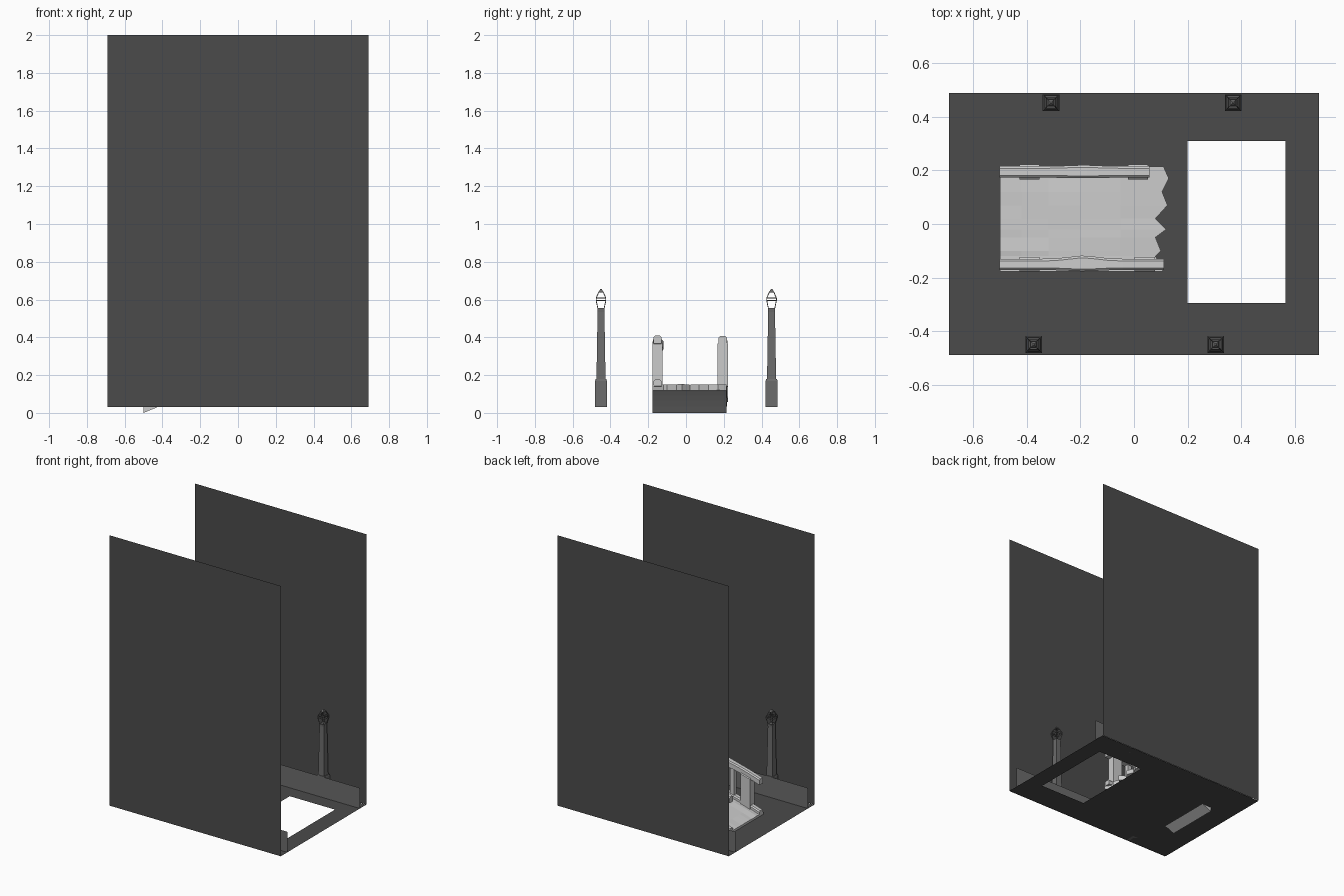
import bpy, bmesh, math, random

if "Cube" in bpy.data.objects:
    bpy.data.objects.remove(bpy.data.objects["Cube"])

random.seed(4)


def material(name, g):
    m = bpy.data.materials.new(name)
    m.diffuse_color = (g, g, g, 1)
    m.use_nodes = True
    m.node_tree.nodes["Principled BSDF"].inputs["Base Color"].default_value = m.diffuse_color
    return m


DARK = material("dark_stone", 0.07)
MID = material("mid_grey", 0.15)
LIGHT = material("pale_stone", 0.6)


def mesh_object(name, verts, faces, mat, recalc=True):
    me = bpy.data.meshes.new(name)
    me.from_pydata(verts, [], faces)
    if recalc:
        bm = bmesh.new()
        bm.from_mesh(me)
        bmesh.ops.recalc_face_normals(bm, faces=bm.faces)
        bm.to_mesh(me)
        bm.free()
    me.materials.append(mat)
    ob = bpy.data.objects.new(name, me)
    bpy.context.collection.objects.link(ob)
    return ob


def loft(name, rings, mat):
    """Closed solid through rings of equal length."""
    n = len(rings[0])
    verts = [v for r in rings for v in r]
    faces = [(i * n + j, i * n + (j + 1) % n, (i + 1) * n + (j + 1) % n, (i + 1) * n + j)
             for i in range(len(rings) - 1) for j in range(n)]
    faces += [tuple(range(n)), tuple(range(len(verts) - n, len(verts)))]
    return mesh_object(name, verts, faces, mat)


def square_column(name, x, y, profile, mat):
    rings = [[(x + a * w, y + b * w, z) for a, b in ((-1, -1), (1, -1), (1, 1), (-1, 1))]
             for w, z in profile]
    return loft(name, rings, mat)


def interp(points, x):
    for (x0, z0), (x1, z1) in zip(points, points[1:]):
        if x <= x1:
            return z0 + (z1 - z0) * (x - x0) / (x1 - x0)
    return points[-1][1]


X, Y, Z0 = 0.69, 0.49, 0.03

# Floor with a rectangular opening
outer = [(-X, -Y), (X, -Y), (X, Y), (-X, Y)]
inner = [(0.2, -0.295), (0.565, -0.295), (0.565, 0.31), (0.2, 0.31)]
mesh_object("floor", [(a, b, Z0) for a, b in outer + inner],
            [(i, (i + 1) % 4, 4 + (i + 1) % 4, 4 + i) for i in range(4)], DARK)

# Tall backdrop walls and low kerb walls on both sides
for s, side in ((-1, "front"), (1, "back")):
    for name, y, top, mat in (("tall_wall", 0.493, 2.0, DARK), ("low_wall", 0.418, 0.18, MID)):
        stations = (-X, X) if name == "tall_wall" else (-X, 0.03 * s, X)
        verts = [(x, s * y, z) for x in stations for z in (Z0, top)]
        faces = [(2 * i, 2 * i + 2, 2 * i + 3, 2 * i + 1) for i in range(len(stations) - 1)]
        if s > 0 or name == "low_wall":
            faces = [f if s > 0 else f[::-1] for f in faces]
        mesh_object(f"{side}_{name}", verts, faces, mat, False)

# Four lamp posts with open lantern frames
for i, (x, y) in enumerate(((-0.31, 0.453), (0.37, 0.453), (-0.375, -0.45), (0.305, -0.45))):
    square_column(f"lamp_base_{i}", x, y, [(0.031, Z0), (0.031, 0.17), (0.028, 0.18)], MID)
    square_column(f"lamp_post_{i}", x, y,
                  [(0.024, 0.18), (0.022, 0.3), (0.02, 0.42), (0.018, 0.535), (0.019, 0.55)], MID)
    cage = square_column(f"lantern_{i}", x, y,
                         [(0.017, 0.552), (0.026, 0.595), (0.026, 0.608), (0.012, 0.64)], MID)
    wire = cage.modifiers.new("frame", "WIREFRAME")
    wire.thickness = 0.005
    square_column(f"lantern_finial_{i}", x, y, [(0.012, 0.638), (0.008, 0.65), (0.003, 0.656)], MID)

# Broken bridge deck: arched slab with a jagged end
TOP = [(-0.5, 0.045), (-0.42, 0.07), (-0.32, 0.097), (-0.2, 0.125), (-0.05, 0.145), (0.13, 0.152)]
LOW = [(-0.5, 0.0), (-0.42, 0.033), (-0.32, 0.065), (-0.2, 0.092), (-0.05, 0.114), (0.13, 0.12)]
teeth = [(-0.178, 0.11), (-0.12, 0.08), (-0.1, 0.1), (-0.05, 0.08), (-0.02, 0.12), (0.02, 0.08),
         (0.07, 0.125), (0.12, 0.105), (0.17, 0.13), (0.215, 0.11)]
rings = []
for y, end in teeth:
    xs = [p[0] for p in TOP[:-1]] + [end]
    edge = y in (teeth[0][0], teeth[-1][0])
    upper = [(x, y, interp(TOP, x) + (0 if edge else random.uniform(-0.002, 0.002))) for x in xs]
    rings.append(upper + [(x, y, interp(LOW, x)) for x in reversed(xs)])
loft("bridge_deck", rings, LIGHT)


def block(name, x0, x1, y0, y1, rise0, rise1, steps=1, wobble=0.0):
    """Beam or upright following the arch between two heights above it."""
    rings = []
    for i in range(steps + 1):
        x = x0 + (x1 - x0) * i / steps
        z = interp(TOP, x)
        d = wobble * math.exp(-((x + 0.19) / 0.07) ** 2)
        rings.append([(x, y0 - d * 0.4, z + rise0), (x, y1 + d, z + rise0),
                      (x, y1 + d, z + rise1 - 0.008), (x, y1 - 0.008 + d, z + rise1),
                      (x, y0 + 0.008 - d * 0.4, z + rise1), (x, y0 - d * 0.4, z + rise1 - 0.008)])
    return loft(name, rings, LIGHT)


# Balustrades: rail, kerb, broad posts and slim balusters
for side, y0, y1, end, bulge in (("front", -0.172, -0.13, 0.112, 0.012), ("back", 0.173, 0.216, 0.058, 0.004)):
    block(f"{side}_handrail", -0.502, end, y0, y1, 0.215, 0.258, 12, bulge)
    block(f"{side}_kerb", -0.5, end, y0, y1, -0.01, 0.025, 10)
    for i, x in enumerate((-0.39, 0.04 if side == "front" else 0.015)):
        block(f"{side}_post_{i}", x - 0.038, x + 0.038, y0 - 0.006, y1 + 0.006, -0.01, 0.225)
    for i in range(3):
        x = -0.275 + i * 0.1
        block(f"{side}_baluster_{i}", x - 0.016, x + 0.016, y0 + 0.006, y1 - 0.006, 0.0, 0.225)
